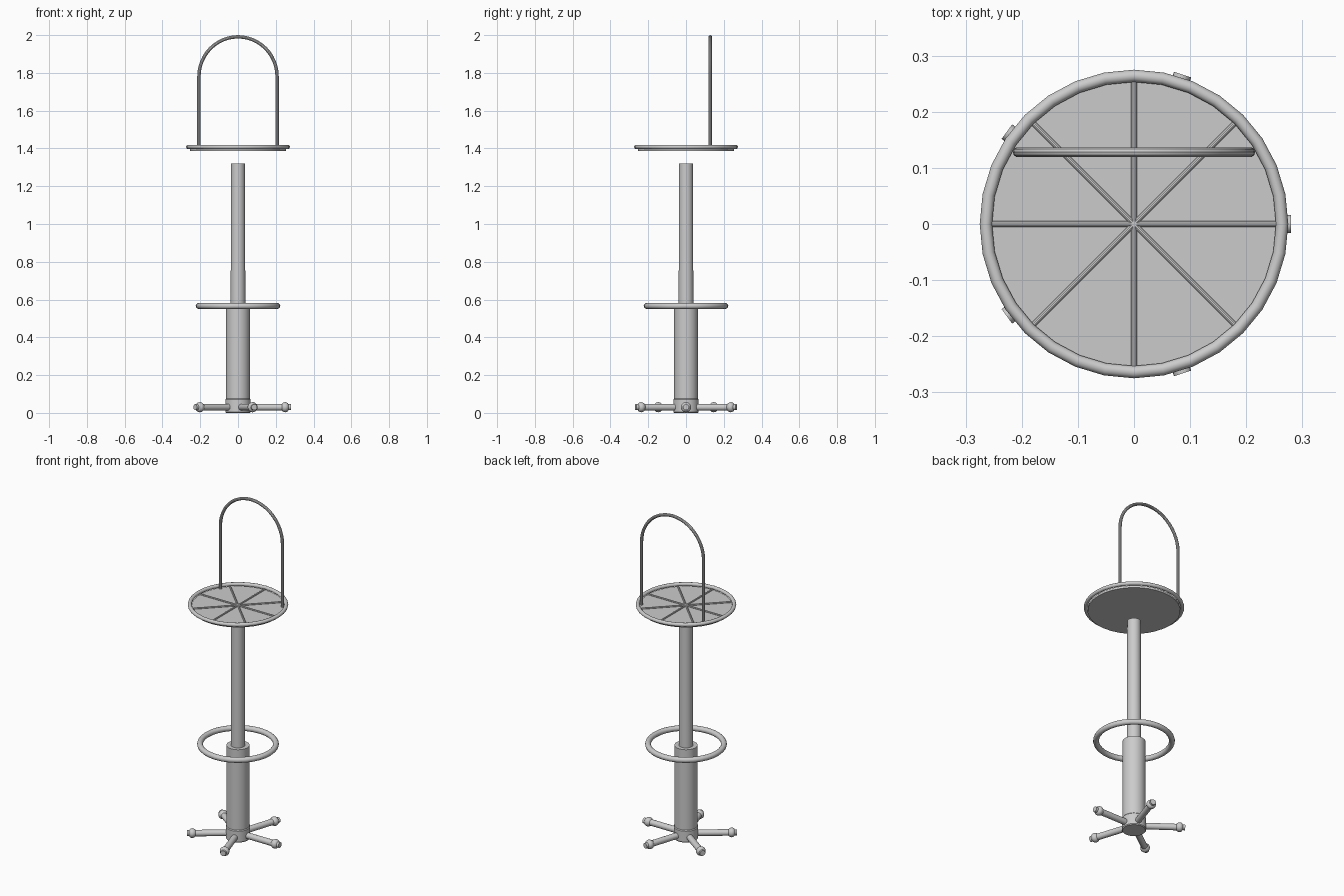
import bpy, math
from mathutils import Vector

if "Cube" in bpy.data.objects:
    bpy.data.objects.remove(bpy.data.objects["Cube"])


def smooth(o, name):
    o.name = name
    bpy.ops.object.select_all(action='DESELECT')
    o.select_set(True)
    bpy.context.view_layer.objects.active = o
    bpy.ops.object.shade_smooth_by_angle(angle=math.radians(35))
    return o


def lathe(name, profile, n=32):
    # closed solid of revolution about z from (radius, height) pairs
    verts, faces = [], []
    for r, z in profile:
        for i in range(n):
            a = 2 * math.pi * i / n
            verts.append((r * math.cos(a), r * math.sin(a), z))
    for k in range(len(profile) - 1):
        for i in range(n):
            j = (i + 1) % n
            faces.append((k*n + i, k*n + j, (k+1)*n + j, (k+1)*n + i))
    faces.append(tuple(reversed(range(n))))
    faces.append(tuple(range((len(profile) - 1) * n, len(profile) * n)))
    me = bpy.data.meshes.new(name)
    me.from_pydata(verts, [], faces)
    o = bpy.data.objects.new(name, me)
    bpy.context.collection.objects.link(o)
    return smooth(o, name)


def ring(name, major, minor, z):
    bpy.ops.mesh.primitive_torus_add(major_radius=major, minor_radius=minor, location=(0, 0, z),
                                     major_segments=32, minor_segments=12)
    return smooth(bpy.context.object, name)


def tube(name, pts, r):
    cu = bpy.data.curves.new(name, 'CURVE')
    cu.dimensions = '3D'
    cu.bevel_depth = r
    cu.bevel_resolution = 3
    cu.use_fill_caps = True
    sp = cu.splines.new('POLY')
    sp.points.add(len(pts) - 1)
    for p, c in zip(sp.points, pts):
        p.co = (*c, 1)
    o = bpy.data.objects.new(name, cu)
    bpy.context.collection.objects.link(o)
    bpy.context.view_layer.objects.active = o
    bpy.ops.object.select_all(action='DESELECT')
    o.select_set(True)
    bpy.ops.object.convert(target='MESH')
    return smooth(bpy.context.object, name)


# central column: wide lower sleeve and slim upper post
lathe("lower_sleeve", [(0.063, 0), (0.067, 0.005), (0.067, 0.07), (0.063, 0.075), (0.063, 0.56)])
lathe("upper_post", [(0.039, 0.5), (0.037, 1.32)])

# foot rest ring
ring("foot_ring", 0.208, 0.016, 0.566)

# five radial feet with rounded knobs and end stubs
foot = [(0.018, 0.03), (0.018, 0.232), (0.022, 0.236), (0.0255, 0.243), (0.027, 0.25),
        (0.0255, 0.257), (0.022, 0.263), (0.016, 0.267), (0.016, 0.28)]
for i in range(5):
    o = lathe(f"foot_{i + 1}", foot, 20)
    o.rotation_euler = (0, math.pi / 2, i * math.tau / 5)
    o.location = (0, 0, 0.03)

# seat: plate, rim and spokes
lathe("seat_plate", [(0.254, 1.387), (0.254, 1.4)], 32)
ring("seat_rim", 0.264, 0.011, 1.408)
for i in range(4):
    d = Vector((math.cos(i * math.pi / 4), math.sin(i * math.pi / 4), 0)) * 0.255
    up = Vector((0, 0, 1.402))
    tube(f"seat_spoke_{i + 1}", [up - d, up + d], 0.005)

# arched backrest
arc = [(0.207 * math.cos(t), 0.128, 1.78 + 0.211 * math.sin(t))
       for t in (math.pi * k / 24 for k in range(25))]
tube("back_hoop", [(0.207, 0.128, 1.4)] + arc + [(-0.207, 0.128, 1.4)], 0.009)
